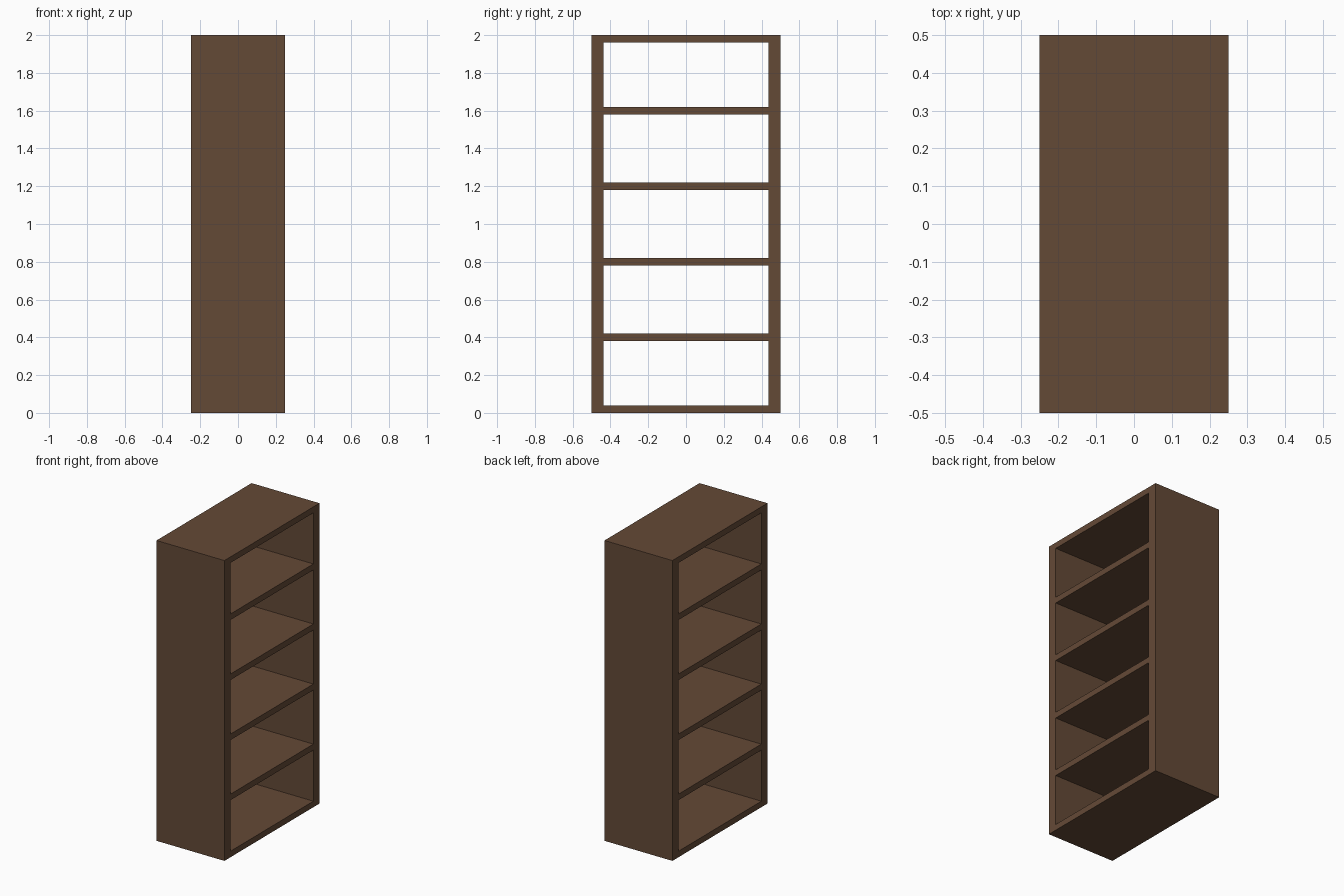
import bpy
import bmesh
from mathutils import Vector

if "Cube" in bpy.data.objects:
    bpy.data.objects.remove(bpy.data.objects["Cube"])

DEPTH = 0.5
HEIGHT = 2.0
BOARD = 0.04            # shelf thickness
Y_CUTS = [-0.5, -0.436, 0.436, 0.5]

# Heights of board edges: base, four evenly spaced shelves, top
z_cuts = [0.0, BOARD]
for i in range(1, 5):
    z_cuts += [0.4 * i - BOARD / 2, 0.4 * i + BOARD / 2]
z_cuts += [HEIGHT - BOARD, HEIGHT]

# Wood material
wood = bpy.data.materials.new("dark_wood")
wood.diffuse_color = (0.127, 0.067, 0.037, 1.0)
wood.use_nodes = True
wood.node_tree.nodes["Principled BSDF"].inputs["Base Color"].default_value = wood.diffuse_color

# Flat lattice profile in the y-z plane, leaving the compartments open
bm = bmesh.new()
grid = [[bm.verts.new((-DEPTH / 2, y, z)) for y in Y_CUTS] for z in z_cuts]
for r in range(len(z_cuts) - 1):
    for c in range(3):
        if c == 1 and r % 2 == 1:
            continue    # open compartment between two boards
        bm.faces.new((grid[r][c], grid[r][c + 1], grid[r + 1][c + 1], grid[r + 1][c]))

# Extrude the profile through the full depth
result = bmesh.ops.extrude_face_region(bm, geom=bm.faces[:], use_keep_orig=True)
moved = [g for g in result["geom"] if isinstance(g, bmesh.types.BMVert)]
bmesh.ops.translate(bm, verts=moved, vec=Vector((DEPTH, 0, 0)))
bmesh.ops.recalc_face_normals(bm, faces=bm.faces[:])

# Open-sided bookcase carcass with its shelves
mesh = bpy.data.meshes.new("bookcase")
bm.to_mesh(mesh)
bm.free()
mesh.materials.append(wood)
bookcase = bpy.data.objects.new("bookcase", mesh)
bpy.context.collection.objects.link(bookcase)
